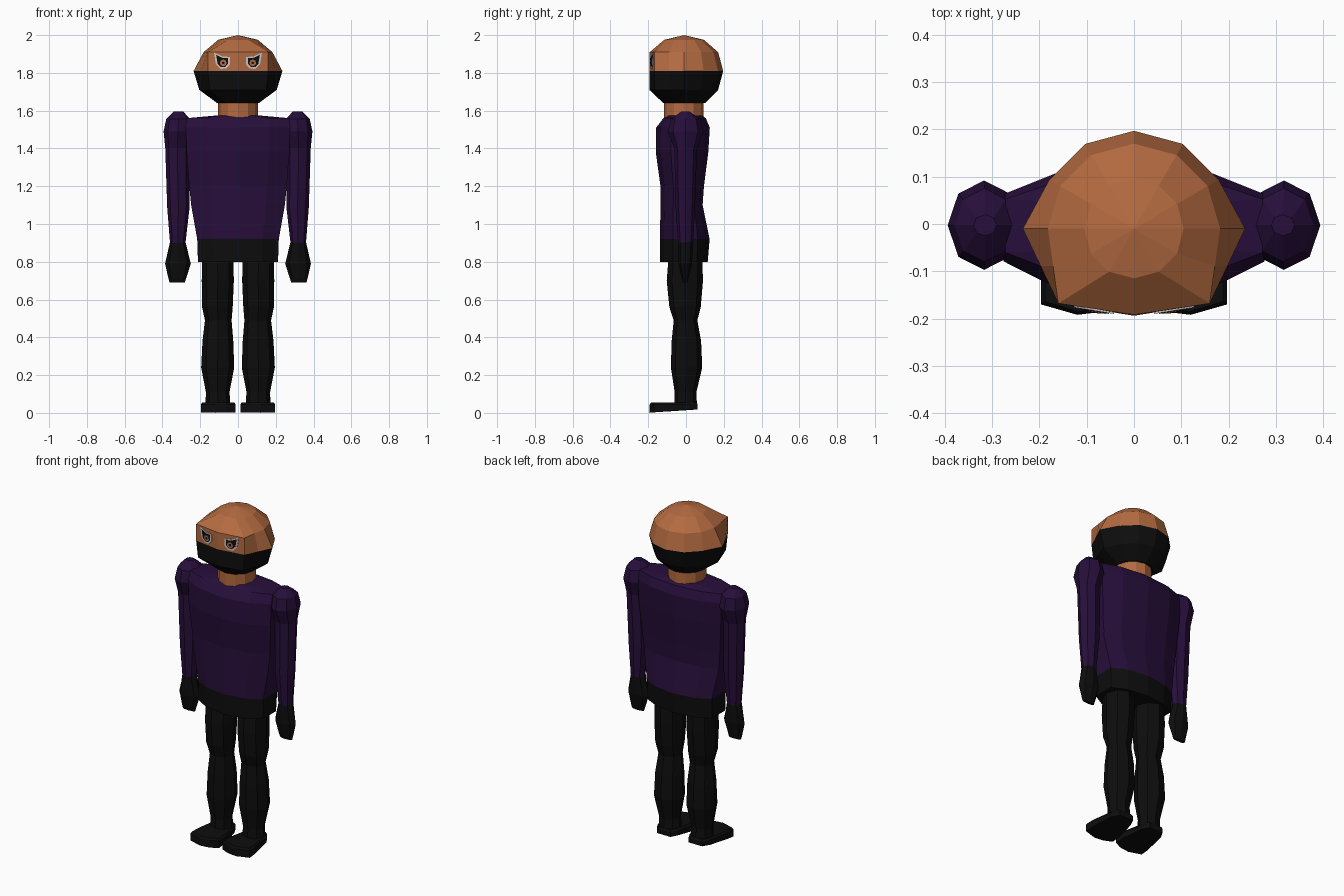
import bpy, bmesh, math

if "Cube" in bpy.data.objects:
    bpy.data.objects.remove(bpy.data.objects["Cube"])


def material(name, rgb):
    m = bpy.data.materials.new(name)
    m.diffuse_color = (*rgb, 1.0)
    m.use_nodes = True
    m.node_tree.nodes["Principled BSDF"].inputs["Base Color"].default_value = m.diffuse_color
    return m


SKIN = material("skin", (0.456, 0.146, 0.052))
PURPLE = material("purple_cloth", (0.020, 0.0045, 0.043))
BLACK = material("black_cloth", (0.004, 0.004, 0.004))
WHITE = material("eye_outline", (0.58, 0.58, 0.58))


def loft(name, rings, mats, split=None):
    """Skin a stack of point rings; faces below height `split` use the second material."""
    bm = bmesh.new()
    rows = [[bm.verts.new(p) for p in ring] for ring in rings]
    n = len(rows[0])
    for a, b in zip(rows, rows[1:]):
        for i in range(n):
            j = (i + 1) % n
            bm.faces.new((a[i], a[j], b[j], b[i]))
    bm.faces.new(rows[0])
    bm.faces.new(rows[-1])
    bmesh.ops.remove_doubles(bm, verts=bm.verts, dist=0.0005)
    bmesh.ops.recalc_face_normals(bm, faces=bm.faces)
    if split is not None:
        for f in bm.faces:
            f.material_index = int(f.calc_center_median().z < split)
    me = bpy.data.meshes.new(name)
    bm.to_mesh(me)
    bm.free()
    for m in mats:
        me.materials.append(m)
    ob = bpy.data.objects.new(name, me)
    bpy.context.collection.objects.link(ob)
    return ob


def oval(z, x0, x1, y0, y1, n=8):
    """Oval ring given by its extents."""
    cx, cy, rx, ry = (x0 + x1) / 2, (y0 + y1) / 2, (x1 - x0) / 2, (y1 - y0) / 2
    return [(cx + rx * math.cos(2 * math.pi * i / n),
             cy + ry * math.sin(2 * math.pi * i / n), z) for i in range(n)]


def mirrored(rings, s):
    return [[(s * x, y, z) for x, y, z in r] for r in rings]


# Head: round at the back, flat two-plane face in front
def head_ring(z, side, back, corner_x, corner_y, front):
    pts = []
    for i in range(12):
        a = math.radians(30 * i)
        c, s = math.cos(a), math.sin(a)
        if i in (0, 6):
            p = (side * c, -0.01)
        elif i < 6:
            p = (back * c, -0.01 + back * s)
        elif i == 9:
            p = (0, front)
        else:
            sx = math.copysign(1, c)
            if i in (8, 10):
                p = (sx * corner_x, corner_y)
            else:
                p = (sx * (side + corner_x) / 2, (corner_y - 0.01) / 2)
        pts.append((*p, z))
    return pts


loft("head", [
    oval(1.64, -0.11, 0.11, -0.12, 0.10, 12),
    head_ring(1.71, 0.205, 0.18, 0.15, -0.165, -0.194),
    head_ring(1.81, 0.235, 0.207, 0.16, -0.168, -0.194),
    head_ring(1.91, 0.182, 0.18, 0.16, -0.168, -0.192),
    oval(1.975, -0.105, 0.105, -0.115, 0.095, 12),
    oval(2.0, 0, 0, -0.01, -0.01, 12),
], [SKIN, BLACK], 1.81)

loft("neck", [oval(z, -0.105, 0.105, -0.117, 0.093, 12) for z in (1.54, 1.66)], [SKIN])


# Torso: wide body with narrow flat sides, black hem below the purple
def torso_ring(z, w, front, back):
    half = [(1, 0.5), (0.6, 0.85), (0, 1), (-0.6, 0.85), (-1, 0.5)]
    return ([(w * u, back * v, z) for u, v in half]
            + [(-w * u, -front * v, z) for u, v in half])


loft("torso", [
    torso_ring(0.80, 0.212, 0.138, 0.115),
    torso_ring(0.92, 0.216, 0.138, 0.125),
    torso_ring(1.10, 0.248, 0.135, 0.088),
    torso_ring(1.20, 0.258, 0.135, 0.095),
    torso_ring(1.38, 0.272, 0.160, 0.118),
    torso_ring(1.51, 0.276, 0.158, 0.126),
    torso_ring(1.56, 0.272, 0.120, 0.105),
    torso_ring(1.575, 0.110, 0.105, 0.085),
], [PURPLE, BLACK], 0.92)

# Arms, hands, legs and feet for each side
ARM = [
    oval(0.90, 0.278, 0.360, -0.042, 0.038),
    oval(1.09, 0.256, 0.375, -0.055, 0.048),
    oval(1.40, 0.258, 0.385, -0.062, 0.058),
    oval(1.49, 0.240, 0.394, -0.097, 0.092),
    oval(1.555, 0.252, 0.380, -0.080, 0.075),
    oval(1.595, 0.290, 0.340, -0.025, 0.020),
]
HAND = [
    oval(0.69, 0.282, 0.362, -0.014, 0.006),
    oval(0.71, 0.275, 0.368, -0.022, 0.012),
    oval(0.79, 0.250, 0.386, -0.040, 0.032),
    oval(0.905, 0.278, 0.360, -0.042, 0.038),
]
LEG = [
    oval(0.04, 0.040, 0.172, -0.062, 0.058),
    oval(0.11, 0.045, 0.170, -0.060, 0.055),
    oval(0.24, 0.020, 0.195, -0.080, 0.086),
    oval(0.38, 0.025, 0.188, -0.076, 0.080),
    oval(0.49, 0.034, 0.175, -0.065, 0.060),
    oval(0.56, 0.028, 0.190, -0.088, 0.078),
    oval(0.70, 0.022, 0.192, -0.102, 0.090),
    oval(0.83, 0.025, 0.190, -0.092, 0.085),
]
SOLE = [(0.06, 0.062), (0.15, 0.062), (0.175, 0.02), (0.197, -0.12), (0.197, -0.17),
        (0.12, -0.192), (0.06, -0.185), (0.012, -0.165), (0.012, -0.10), (0.038, 0.02)]
FOOT = [[(x, y, 0.018 + 0.09 * min(y, 0)) for x, y in SOLE],
        [(x, y, 0.045) for x, y in SOLE],
        [(0.105 + (x - 0.105) * 0.9, -0.05 + (y + 0.05) * 0.95, 0.056) for x, y in SOLE]]

for side, s in (("right", -1), ("left", 1)):
    loft(side + "_arm", mirrored(ARM, s), [PURPLE])
    loft(side + "_hand", mirrored(HAND, s), [BLACK])
    loft(side + "_leg", mirrored(LEG, s), [BLACK])
    loft(side + "_foot", mirrored(FOOT, s), [BLACK])


# Eyes: thin stacked plates following the face plane
def eye_plate(name, outline, s, lift, mat):
    rings = [[(s * x, -0.194 + 0.1625 * x - d, z) for x, z in outline]
             for d in (-0.001, lift)]
    loft(name, rings, [mat])


def disc(r):
    return [(0.078 + r * math.cos(k * math.pi / 4), 1.853 + r * math.sin(k * math.pi / 4))
            for k in range(8)]


EYE = [(0.127, 1.908), (0.085, 1.888), (0.042, 1.884), (0.042, 1.845),
       (0.062, 1.823), (0.092, 1.821), (0.117, 1.845)]
INNER = [(0.083 + (x - 0.083) * 0.74, 1.859 + (z - 1.859) * 0.74) for x, z in EYE]
for side, s in (("right", -1), ("left", 1)):
    eye_plate(side + "_eye_outline", EYE, s, 0.003, WHITE)
    eye_plate(side + "_eye", INNER, s, 0.0045, BLACK)
    eye_plate(side + "_iris", disc(0.018), s, 0.006, SKIN)
    eye_plate(side + "_pupil", disc(0.007), s, 0.0075, BLACK)
